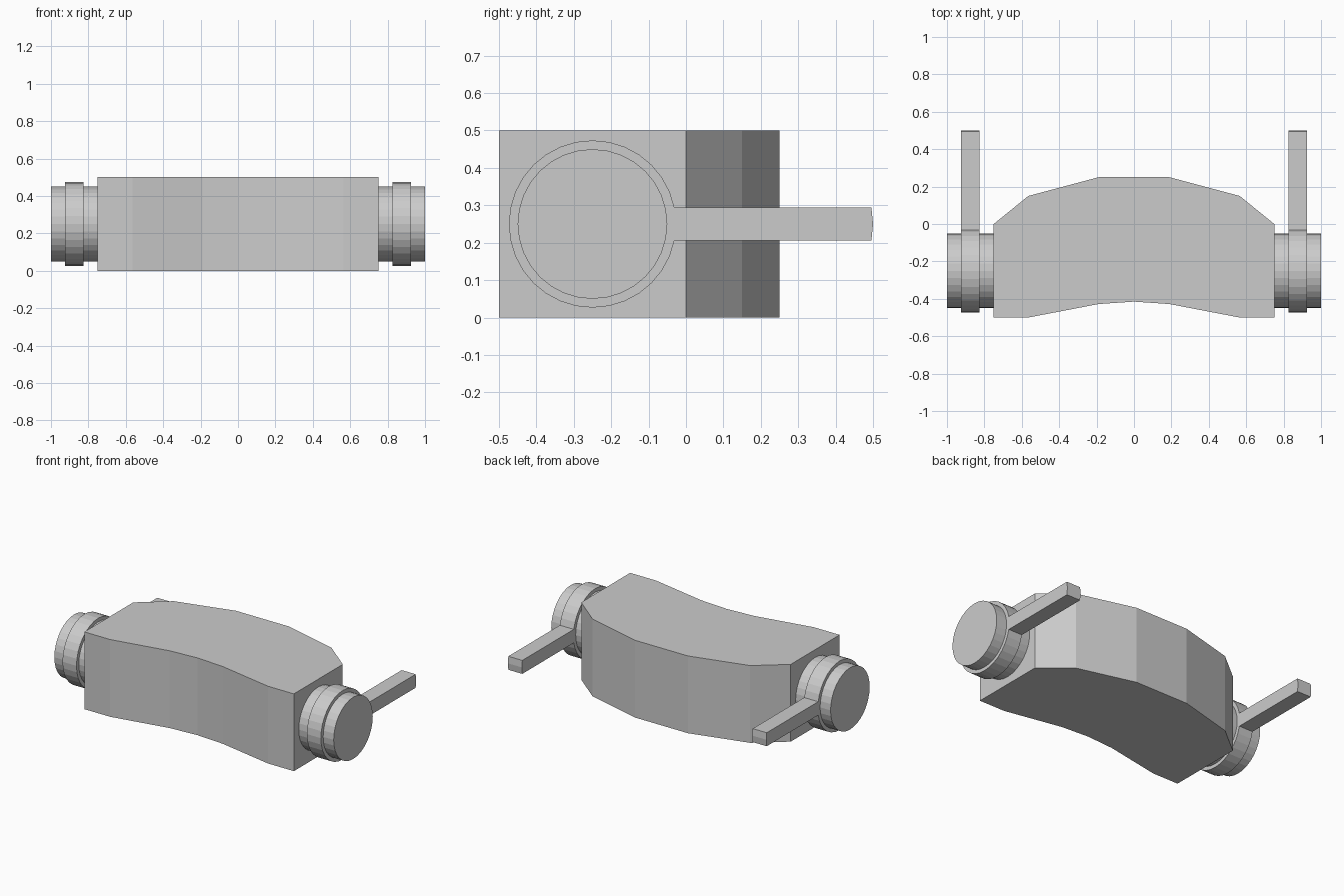
import bpy, bmesh
from math import sin, cos, pi
from mathutils import Vector

if "Cube" in bpy.data.objects:
    bpy.data.objects.remove(bpy.data.objects["Cube"])


def extrude(name, points, vec):
    """Solid made by sweeping a flat outline along vec."""
    bm = bmesh.new()
    face = bm.faces.new([bm.verts.new(p) for p in points])
    res = bmesh.ops.extrude_face_region(bm, geom=[face], use_keep_orig=True)
    verts = [g for g in res["geom"] if isinstance(g, bmesh.types.BMVert)]
    bmesh.ops.translate(bm, verts=verts, vec=Vector(vec))
    bmesh.ops.recalc_face_normals(bm, faces=bm.faces)
    mesh = bpy.data.meshes.new(name)
    bm.to_mesh(mesh)
    bm.free()
    obj = bpy.data.objects.new(name, mesh)
    bpy.context.collection.objects.link(obj)
    return obj


def circle(x, r, arm=0.0, n=32):
    """Circle across x; the three rear points slide back to form an arm."""
    pts = []
    for i in range(-1, n - 1):
        a = 2 * pi * i / n
        y, z = -0.25 + r * cos(a), 0.25 + r * sin(a)
        if arm and i == -1:
            pts.append((x, y, z))
        pts.append((x, y + (arm if i <= 1 else 0), z))
        if arm and i == 1:
            pts.append((x, y, z))
    return pts


# Curved body
half = [(0.19, 0.25), (0.565, 0.15), (0.75, 0), (0.75, -0.5),
        (0.565, -0.5), (0.19, -0.428)]
outline = half + [(0, -0.415)] + [(-x, y) for x, y in reversed(half)]
extrude("body", [(x, y, 0) for x, y in outline], (0, 0, 0.5))

# Side hubs, each with a collar carrying a rear arm
for side, s in (("right", 1), ("left", -1)):
    extrude(side + "_hub", circle(s * 0.75, 0.2), (s * 0.25, 0, 0))
    extrude(side + "_collar_arm", circle(s * 0.825, 0.2235, 0.5265), (s * 0.1, 0, 0))
